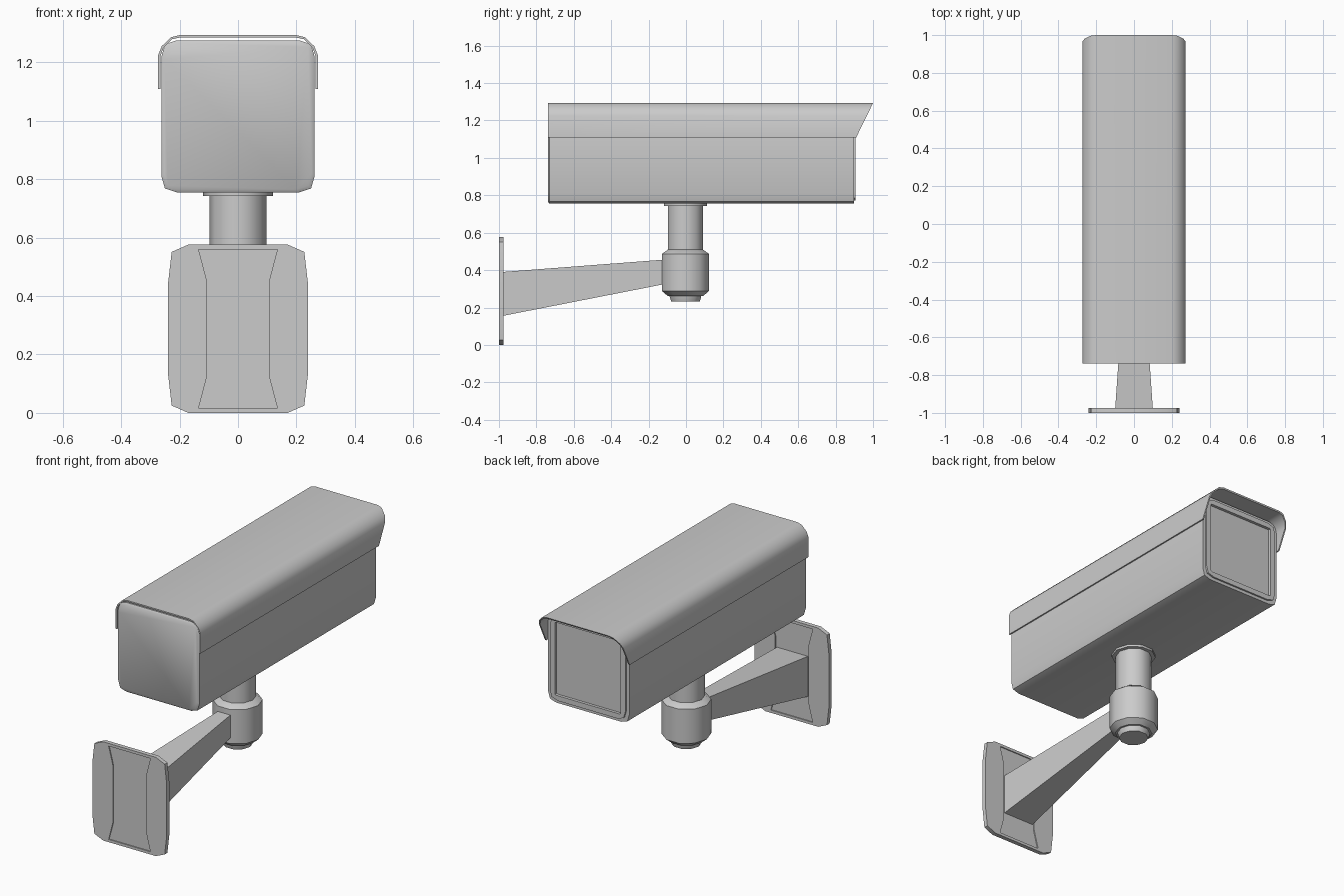
import bpy, bmesh, math

cube = bpy.data.objects.get("Cube")
if cube:
    bpy.data.objects.remove(cube, do_unlink=True)

grey = bpy.data.materials.new("light_grey")
grey.use_nodes = True
grey.diffuse_color = (0.6, 0.6, 0.6, 1)
grey.node_tree.nodes["Principled BSDF"].inputs["Base Color"].default_value = (0.6, 0.6, 0.6, 1)


def loft(name, rings, angle=40):
    """Skin a row of equal-length point rings and cap both ends."""
    bm = bmesh.new()
    loops = [[bm.verts.new(p) for p in ring] for ring in rings]
    for a, b in zip(loops, loops[1:]):
        for i in range(len(a)):
            j = (i + 1) % len(a)
            bm.faces.new((a[i], a[j], b[j], b[i]))
    bm.faces.new(loops[0])
    bm.faces.new(loops[-1])
    bmesh.ops.recalc_face_normals(bm, faces=bm.faces)
    mesh = bpy.data.meshes.new(name)
    bm.to_mesh(mesh)
    bm.free()
    mesh.materials.append(grey)
    obj = bpy.data.objects.new(name, mesh)
    bpy.context.collection.objects.link(obj)
    bpy.ops.object.select_all(action='DESELECT')
    obj.select_set(True)
    bpy.context.view_layer.objects.active = obj
    bpy.ops.object.shade_smooth_by_angle(angle=math.radians(angle))
    return obj


def four_way(quadrant):
    """Mirror one quadrant outline into a full closed outline."""
    right = quadrant + [(x, -z) for x, z in reversed(quadrant)]
    return right + [(-x, z) for x, z in reversed(right)]


def at(outline, y, zc, shrink=0.0):
    def pull(v):
        return v - math.copysign(shrink, v)
    return [(pull(x), y, zc + pull(z)) for x, z in outline]


def lathe(name, profile, sides=10, yc=-0.003):
    turns = [2 * math.pi * i / sides for i in range(sides)]
    return loft(name, [[(r * math.cos(t), yc + r * math.sin(t), z) for t in turns]
                       for r, z in profile])


# Wall plate with a shallow recessed panel on both faces
plate = four_way([(0.17, 0.288), (0.227, 0.263), (0.24, 0.15)])
panel = four_way([(0.135, 0.272), (0.121, 0.22), (0.107, 0.165)])
loft("wall_plate", [at(o, y, 0.288) for o, y in (
    (panel, -0.994), (panel, -1.0), (plate, -1.0),
    (plate, -0.975), (panel, -0.975), (panel, -0.981))], 30)

# Tapered arm
loft("support_arm", [
    [(-w, y, lo), (w, y, lo), (w, y, hi), (-w, y, hi)]
    for w, y, lo, hi in ((0.1, -0.982, 0.155, 0.39), (0.038, -0.09, 0.33, 0.458))], 30)

# Swivel joint and post
lathe("swivel_collar", [(0.098, 0.51), (0.132, 0.487), (0.132, 0.288), (0.1, 0.262)])
lathe("collar_knob", [(0.09, 0.27), (0.088, 0.255), (0.08, 0.232)])
lathe("post", [(0.098, 0.5), (0.098, 0.75)])
lathe("post_flange", [(0.12, 0.742), (0.12, 0.762)])

# Housing with a framed, recessed front window
shell = four_way([(0.21, 0.26), (0.25, 0.247), (0.262, 0.205)])
window = four_way([(0.205, 0.212), (0.21, 0.21), (0.212, 0.205)])
loft("housing", [
    at(shell, -0.738, 1.015, 0.01), at(shell, -0.73, 1.015),
    at(shell, 0.897, 1.015), at(shell, 0.897, 1.015, 0.018),
    at(shell, 0.907, 1.015, 0.018), at(window, 0.907, 1.015),
    at(window, 0.89, 1.015)])

# Sun hood: thin folded sheet with a slanted front edge
outer = [(0.273, 1.108), (0.273, 1.225), (0.261, 1.255), (0.229, 1.286), (0.2, 1.293)]
inner = [(0.265, 1.108), (0.265, 1.222), (0.255, 1.25), (0.225, 1.279), (0.198, 1.285)]
sheet = (outer + [(-x, z) for x, z in reversed(outer)]
         + [(-x, z) for x, z in inner] + list(reversed(inner)))
loft("sun_hood", [
    [(x, -0.738, z) for x, z in sheet],
    [(x, 1.0 - (1.293 - z) * 0.49, z) for x, z in sheet]], 50)
